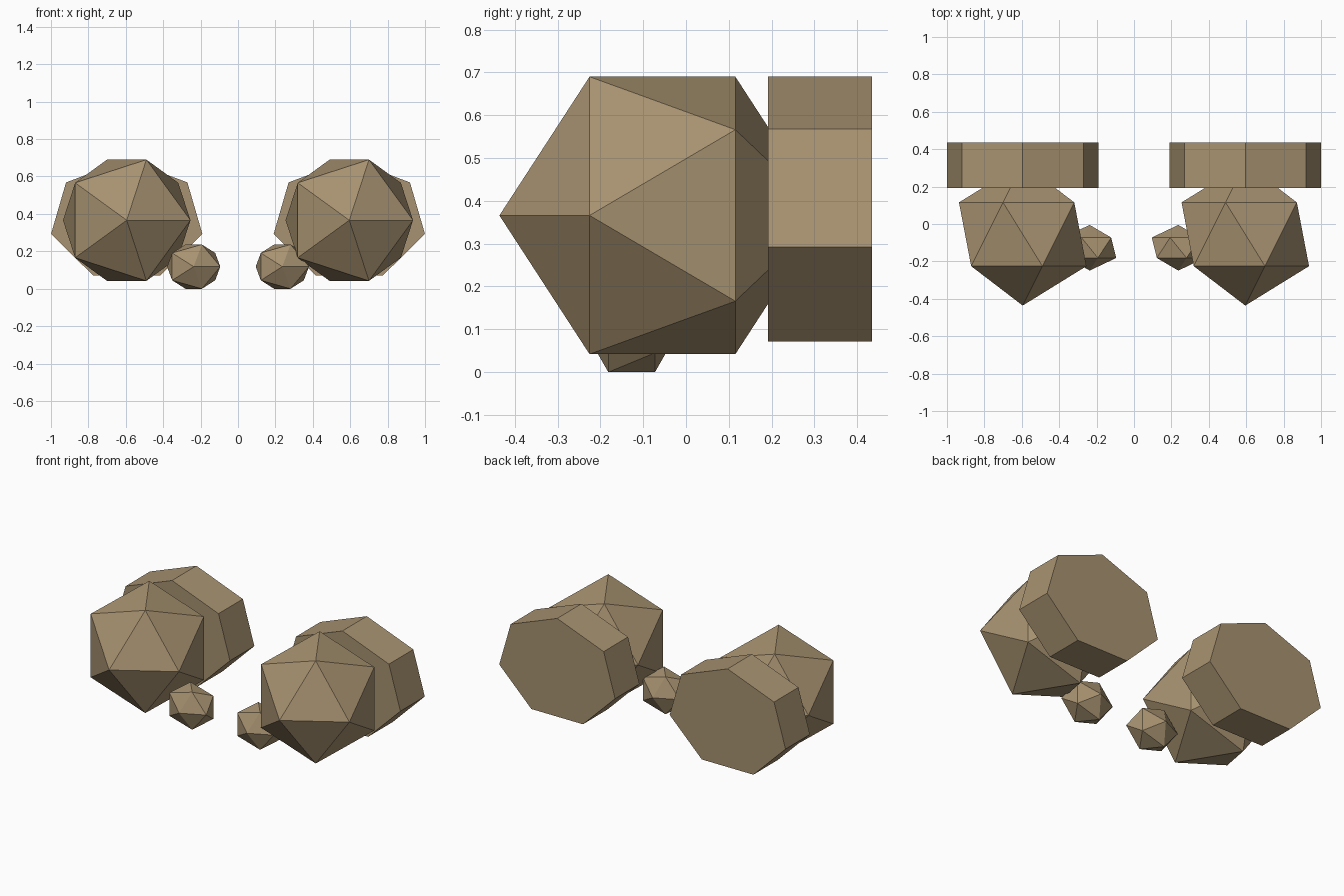
import bpy
import bmesh
from math import sin, cos, pi
from mathutils import Matrix, Vector

default = bpy.data.objects.get("Cube")
if default:
    bpy.data.objects.remove(default, do_unlink=True)

tan = bpy.data.materials.new("tan")
tan.use_nodes = True
colour = (0.39, 0.29, 0.165, 1)
tan.diffuse_color = colour
tan.node_tree.nodes["Principled BSDF"].inputs["Base Color"].default_value = colour


def finish(name, bm, location):
    bmesh.ops.recalc_face_normals(bm, faces=bm.faces)
    mesh = bpy.data.meshes.new(name)
    bm.to_mesh(mesh)
    bm.free()
    mesh.materials.append(tan)
    obj = bpy.data.objects.new(name, mesh)
    obj.location = location
    bpy.context.collection.objects.link(obj)


def faceted_ball(name, location, radii):
    # Icosahedron with one point facing the front
    bm = bmesh.new()
    turn = Matrix.Rotation(pi / 2, 4, "X")
    bmesh.ops.create_icosphere(bm, subdivisions=1, radius=1, matrix=turn)
    bmesh.ops.scale(bm, vec=Vector(radii), verts=bm.verts)
    finish(name, bm, location)


def seven_sided_block(name, location, rx, rz, depth):
    # Flattened heptagon with a corner at the top, extruded backwards
    bm = bmesh.new()
    angles = [2 * pi * i / 7 for i in range(7)]
    ring = [bm.verts.new((rx * sin(a), 0, rz * cos(a))) for a in angles]
    face = bm.faces.new(ring)
    result = bmesh.ops.extrude_face_region(bm, geom=[face], use_keep_orig=True)
    moved = [v for v in result["geom"] if isinstance(v, bmesh.types.BMVert)]
    bmesh.ops.translate(bm, verts=moved, vec=(0, depth, 0))
    finish(name, bm, location)


for side, s in (("left", 1), ("right", -1)):
    # Main foot, ankle behind it, small inner toe
    faceted_ball(side + "_foot", (s * 0.595, -0.055, 0.366), (0.381, 0.381, 0.381))
    seven_sided_block(side + "_ankle", (s * 0.595, 0.192, 0.365), 0.415, 0.326, 0.243)
    faceted_ball(side + "_toe", (s * 0.237, -0.127, 0.118), (0.159, 0.122, 0.139))
